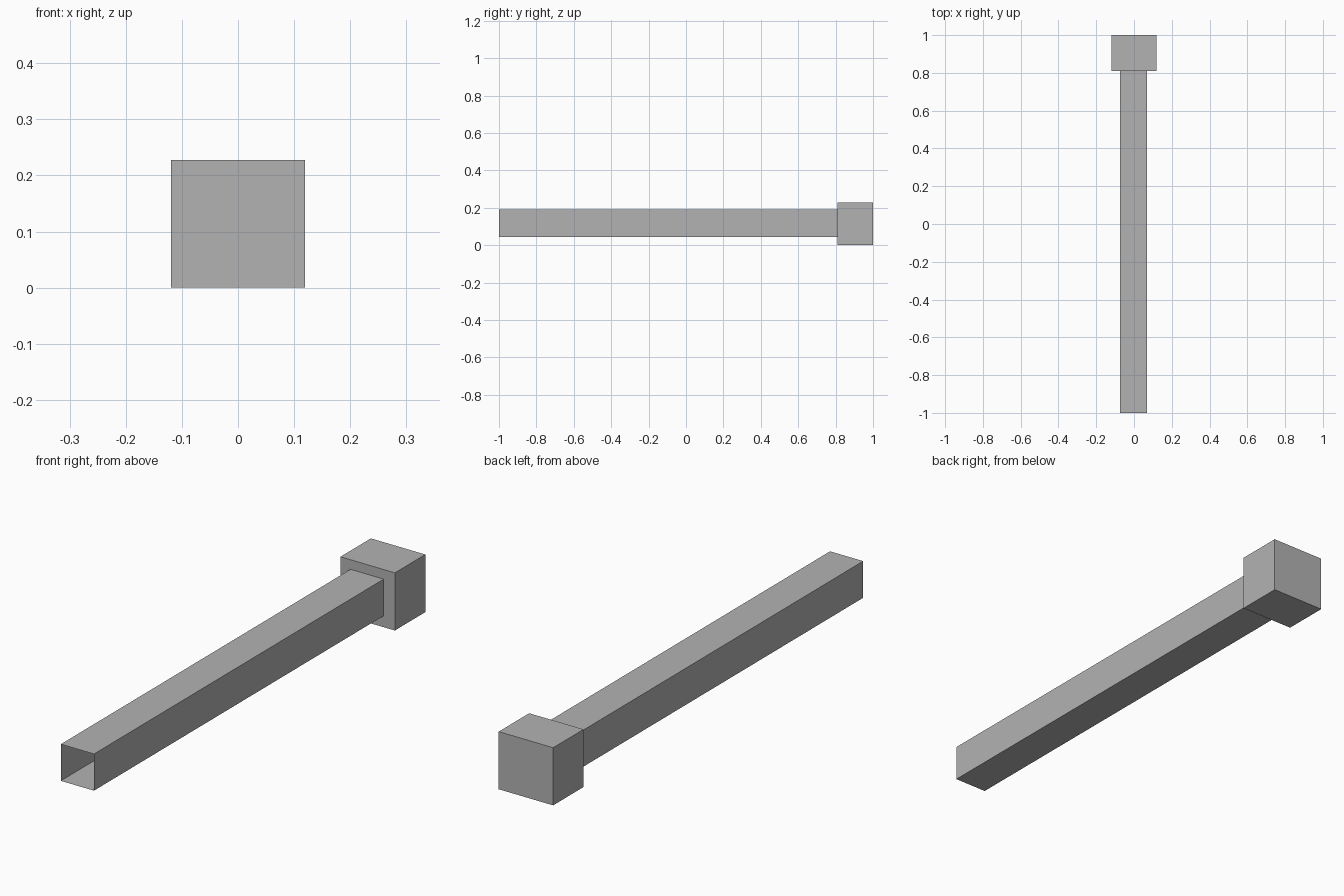
import bpy, bmesh
from mathutils import Vector

if "Cube" in bpy.data.objects:
    bpy.data.objects.remove(bpy.data.objects["Cube"])

grey = bpy.data.materials.new("mid grey")
grey.diffuse_color = (0.45, 0.45, 0.45, 1)
grey.use_nodes = True
grey.node_tree.nodes["Principled BSDF"].inputs["Base Color"].default_value = grey.diffuse_color


def box(name, low, high, open_front=False):
    """Axis-aligned box between two corners, optionally without its -y face."""
    low, high = Vector(low), Vector(high)
    bm = bmesh.new()
    bmesh.ops.create_cube(bm, size=1)
    for v in bm.verts:
        v.co = (low + high) / 2 + v.co * (high - low)
    if open_front:
        bm.normal_update()
        front = [f for f in bm.faces if f.normal.y < -0.9]
        bmesh.ops.delete(bm, geom=front, context='FACES_ONLY')
    mesh = bpy.data.meshes.new(name)
    bm.to_mesh(mesh)
    bm.free()
    mesh.materials.append(grey)
    obj = bpy.data.objects.new(name, mesh)
    bpy.context.collection.objects.link(obj)
    return obj


# Hollow square shaft, open at the front end
box("shaft", (-0.075, -1, 0.045), (0.07, 0.81, 0.19), open_front=True)
# Block head at the back end
box("head", (-0.119, 0.81, 0), (0.119, 1, 0.228))
